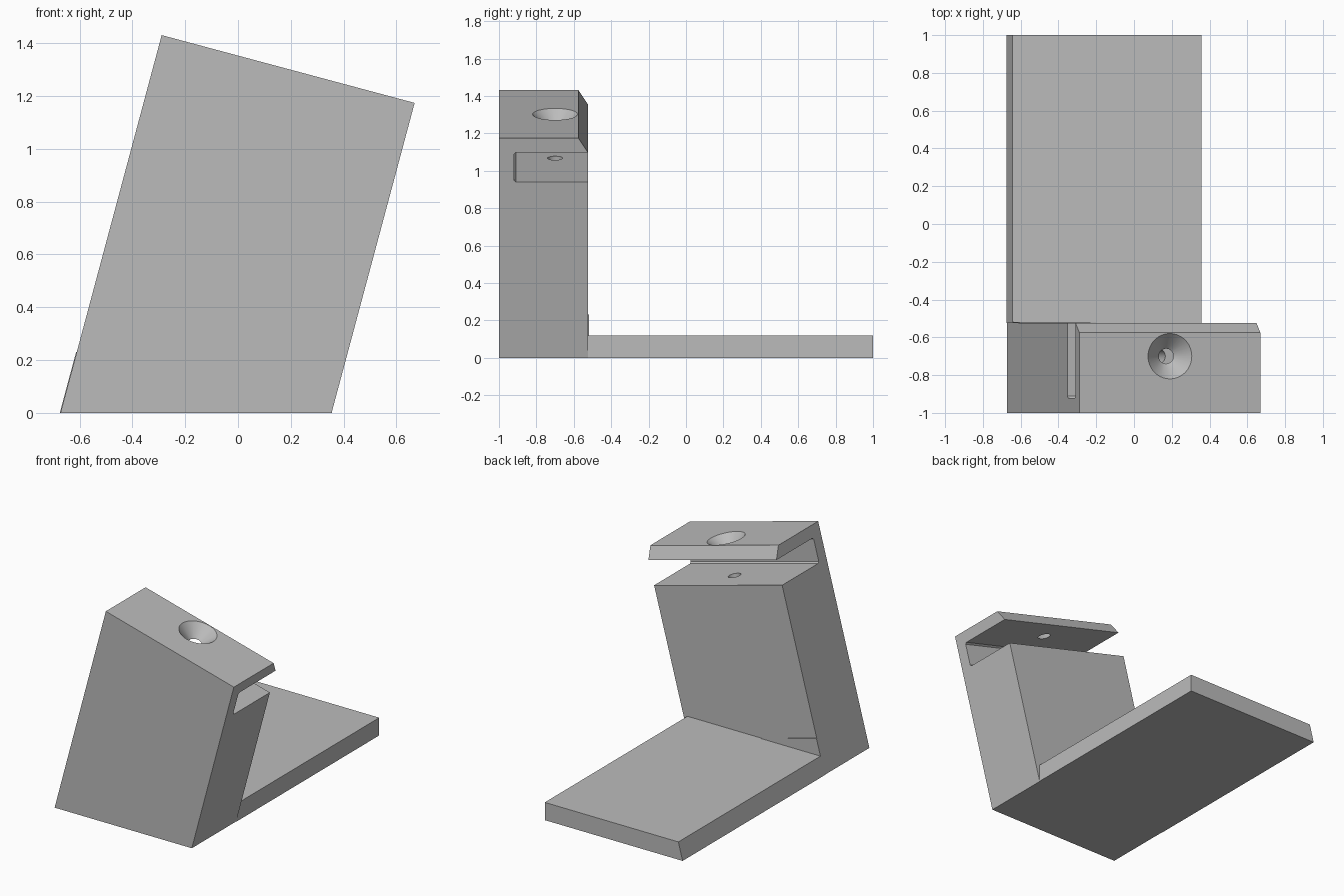
import bpy, bmesh, math
from mathutils import Matrix, Vector

cube = bpy.data.objects.get("Cube")
if cube:
    bpy.data.objects.remove(cube, do_unlink=True)

grey = bpy.data.materials.new("plain_grey")
grey.use_nodes = True
grey.diffuse_color = (0.5, 0.5, 0.5, 1)
grey.node_tree.nodes["Principled BSDF"].inputs["Base Color"].default_value = (0.5, 0.5, 0.5, 1)

# Tilted frame: origin at the middle of the sloping top, local z along the lean
TILT = Matrix.Translation((0.19, 0, 1.3025)) @ Matrix.Rotation(math.radians(15), 4, 'Y')


def make_object(name, bm):
    bmesh.ops.recalc_face_normals(bm, faces=bm.faces)
    mesh = bpy.data.meshes.new(name)
    bm.to_mesh(mesh)
    bm.free()
    mesh.materials.append(grey)
    obj = bpy.data.objects.new(name, mesh)
    bpy.context.collection.objects.link(obj)
    return obj


def prism(points, offset):
    """Closed outline extruded along an offset."""
    bm = bmesh.new()
    face = bm.faces.new([bm.verts.new(p) for p in points])
    out = bmesh.ops.extrude_face_region(bm, geom=[face], use_keep_orig=True)
    moved = [g for g in out["geom"] if isinstance(g, bmesh.types.BMVert)]
    bmesh.ops.translate(bm, verts=moved, vec=Vector(offset))
    return bm


# Leaning block: slotted side profile swept across the width, trimmed at the floor
HALF, LIP, FLOOR = 0.496, -0.078, -0.243
BACK, WALL = -0.525, -0.92
side = [(-1, 0), (-0.575, 0), (BACK, LIP), (WALL + 0.01, LIP), (WALL, LIP - 0.01),
        (WALL, FLOOR + 0.01), (WALL + 0.01, FLOOR), (BACK, FLOOR), (BACK, -1.8), (-1, -1.8)]
bm = prism([(-HALF, y, z) for y, z in side], (2 * HALF, 0, 0))
bm.transform(TILT)
bmesh.ops.bisect_plane(bm, geom=bm.verts[:] + bm.edges[:] + bm.faces[:],
                       plane_co=(0, 0, 0), plane_no=(0, 0, 1), clear_inner=True)
bmesh.ops.holes_fill(bm, edges=[e for e in bm.edges if e.is_boundary], sides=0)
block = make_object("leaning_block", bm)

# Screw hole: countersink in the lip and a pilot hole below it
profile = [(0.1405, 0.02), (0.04, LIP), (0.04, -0.65)]
SEG = 48
bm = bmesh.new()
rings = []
for r, z in profile:
    rings.append([bm.verts.new((r * math.cos(2 * math.pi * i / SEG),
                                r * math.sin(2 * math.pi * i / SEG) - 0.7, z))
                  for i in range(SEG)])
for a, b in zip(rings, rings[1:]):
    for i in range(SEG):
        j = (i + 1) % SEG
        bm.faces.new((a[i], a[j], b[j], b[i]))
bm.faces.new(rings[0])
bm.faces.new(rings[-1])
bm.transform(TILT)
cutter = make_object("screw_hole_cutter", bm)
cutter.hide_render = True

cut = block.modifiers.new("screw_hole", 'BOOLEAN')
cut.operation = 'DIFFERENCE'
cut.solver = 'EXACT'
cut.object = cutter
bpy.ops.object.select_all(action='DESELECT')
bpy.context.view_layer.objects.active = block
block.select_set(True)
bpy.ops.object.modifier_apply(modifier=cut.name)
bpy.data.objects.remove(cutter, do_unlink=True)
bpy.ops.object.shade_smooth_by_angle(angle=math.radians(25))

# Flat foot running to the back, slanted on one long edge
foot = [(-0.675, 0), (0.357, 0), (0.357, 0.12), (-0.643, 0.12)]
make_object("foot_plate", prism([(x, BACK, z) for x, z in foot], (0, 1 - BACK, 0)))

# Thin wedge where the foot meets the block
wedge = [(-0.643, 0.12), (-0.2, 0.12), (-0.613, 0.231)]
make_object("joint_wedge", prism([(x, BACK, z) for x, z in wedge], (0, 0.006, 0)))
